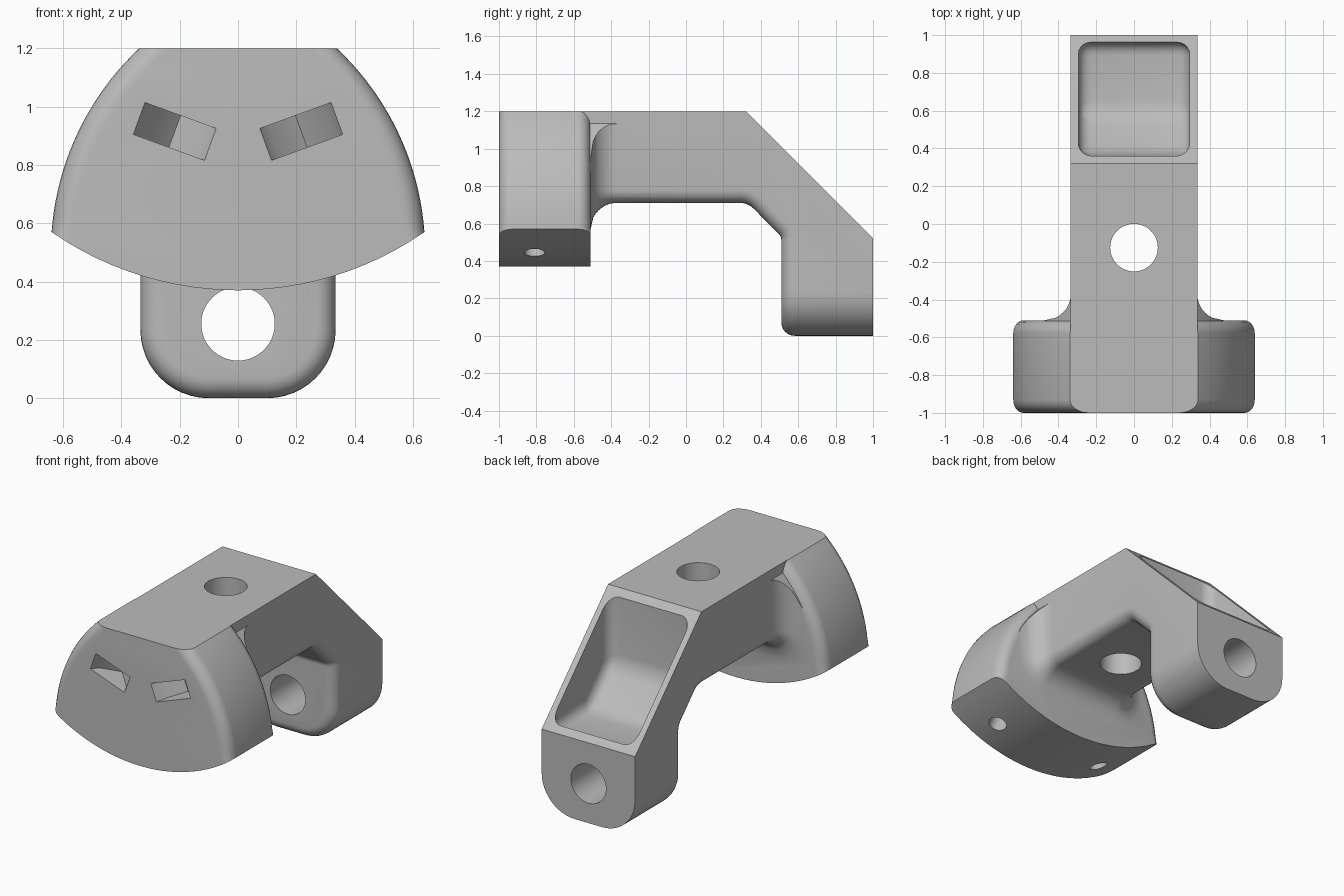
import bpy, bmesh, math
from mathutils import Matrix, Vector

cube = bpy.data.objects.get("Cube")
if cube:
    bpy.data.objects.remove(cube, do_unlink=True)

grey = bpy.data.materials.new("plain_grey")
grey.use_nodes = True
grey.diffuse_color = (0.5, 0.5, 0.5, 1)
grey.node_tree.nodes["Principled BSDF"].inputs["Base Color"].default_value = (0.5, 0.5, 0.5, 1)


def finish(name, bm):
    bmesh.ops.recalc_face_normals(bm, faces=bm.faces)
    mesh = bpy.data.meshes.new(name)
    bm.to_mesh(mesh)
    bm.free()
    mesh.materials.append(grey)
    ob = bpy.data.objects.new(name, mesh)
    bpy.context.collection.objects.link(ob)
    return ob


def prism(points, lo, hi, place):
    """Extrude a 2D outline; place(u, v, depth) gives the 3D position."""
    bm = bmesh.new()
    a, b = [[bm.verts.new(place(u, v, d)) for u, v in points] for d in (lo, hi)]
    bm.faces.new(a)
    bm.faces.new(b)
    for i in range(len(a)):
        j = (i + 1) % len(a)
        bm.faces.new((a[i], a[j], b[j], b[i]))
    bmesh.ops.recalc_face_normals(bm, faces=bm.faces)
    return bm


def round_edges(bm, edges, radius, segments):
    bmesh.ops.bevel(bm, geom=edges, offset=radius, segments=segments, profile=0.5,
                    affect='EDGES', clamp_overlap=False)
    bmesh.ops.recalc_face_normals(bm, faces=bm.faces)


def combine(target, tool, operation):
    mod = target.modifiers.new("combine", 'BOOLEAN')
    mod.operation = operation
    mod.solver = 'EXACT'
    mod.object = tool
    bpy.context.view_layer.objects.active = target
    bpy.ops.object.modifier_apply(modifier=mod.name)
    bpy.data.objects.remove(tool, do_unlink=True)


def cylinder(name, radius, depth, centre, direction):
    bm = bmesh.new()
    turn = Vector(direction).to_track_quat('Z', 'Y').to_matrix().to_4x4()
    bmesh.ops.create_cone(bm, cap_ends=True, segments=48, radius1=radius, radius2=radius,
                          depth=depth, matrix=Matrix.Translation(centre) @ turn)
    return finish(name, bm)


def front_place(x, z, y):
    return (x, y, z)


def side_place(y, z, x):
    return (x, y, z)


def bottom_z(x):
    return 1.494 - math.sqrt(1.124 ** 2 - x * x)


def head_outline(inset=0):
    r = 0.96 - inset
    top, low = math.asin(0.7 / r), math.asin(0.07 / r)
    side = [(-0.318 + r * math.cos(a), 0.5 + r * math.sin(a))
            for a in (top + (low - top) * i / 20 for i in range(21))]
    edge = side[-1][0]
    under = [(edge * (1 - i / 12), bottom_z(edge * (1 - i / 12))) for i in range(1, 24)]
    return side + under + [(-x, z) for x, z in reversed(side)]


# Head: arched block with rounded side edges, front and back
bm = prism(head_outline(), -1, -0.51, front_place)
arcs = [e for e in bm.edges
        if abs(e.verts[0].co.y - e.verts[1].co.y) < 1e-4
        and all(v.co.z > bottom_z(v.co.x) + 0.003 or abs(v.co.x) > 0.635 for v in e.verts)
        and abs(e.verts[0].co.z - e.verts[1].co.z) > 0.012
        and all(v.co.z > 0.565 for v in e.verts)]
round_edges(bm, arcs, 0.07, 6)
body = finish("bracket_body", bm)

# Arm and rear leg, with the inside edges rounded over
inner = []
for (y, z), a0, a1 in (((0.46, 0.51), 0, 45), ((0.29, 0.61), 45, 90)):
    for i in range(6):
        a = math.radians(a0 + (a1 - a0) * i / 5)
        r = 0.05 if a0 == 0 else 0.1
        inner.append((y + r * math.cos(a), z + r * math.sin(a)))
outline = [(-0.7, 1.2), (0.32, 1.2), (1, 0.52), (1, 0), (0.51, 0)] + inner + [(-0.7, 0.71)]
bm = prism(outline, -0.335, 0.335, side_place)
round_edges(bm, [e for e in bm.edges if all(v.co.z < 1e-4 for v in e.verts)
                 and abs(e.verts[0].co.y - e.verts[1].co.y) > 0.1], 0.235, 12)
inside = set()
for f in bm.faces:
    c = f.calc_center_median()
    if c.y > -0.6 and (f.normal.y < -0.3 or (f.normal.z < -0.3 and c.z > 0.4)):
        inside.add(f)
rim = [e for e in bm.edges if sum(f in inside for f in e.link_faces) == 1
       and not all(v.co.y < -0.6 for v in e.verts)]
round_edges(bm, rim, 0.07, 6)
combine(body, finish("arm", bm), 'UNION')

# Collar: concave fillet from the arm into the back of the head
R = 0.14
rings = [(-0.6, R)] + [(-0.51 + R * i / 10, R - math.sqrt(R * R - (R - R * i / 10) ** 2))
                       for i in range(11)] + [(-0.35, -0.003)]
bm = bmesh.new()
loops = []
for y, d in rings:
    half = [(0.335 + d, 1.3)]
    for i in range(9):
        a = math.radians(90 * i / 8)
        half.append((0.265 + (0.07 + d) * math.cos(a), 0.78 - (0.07 + d) * math.sin(a)))
    loops.append([bm.verts.new((x, y, z)) for x, z in half + [(-x, z) for x, z in reversed(half)]])
for a, b in zip(loops, loops[1:]):
    for i in range(len(a)):
        j = (i + 1) % len(a)
        bm.faces.new((a[i], a[j], b[j], b[i]))
bm.faces.new(loops[0])
bm.faces.new(loops[-1])
collar = finish("collar", bm)
combine(collar, finish("collar_limit", prism(head_outline(0.05), -0.9, 0, front_place)), 'INTERSECT')
combine(body, collar, 'UNION')

# Pocket in the sloping back
bm = prism([(0.36, 1.4), (0.36, 0.72), (0.58, 0.5), (0.965, 0.5), (0.965, 1.4)],
           -0.295, 0.295, side_place)
round_edges(bm, [e for e in bm.edges if not all(v.co.z > 1.3 for v in e.verts)], 0.07, 5)
combine(body, finish("pocket", bm), 'DIFFERENCE')

# Round holes through the leg, the arm and up into the head
combine(body, cylinder("leg_hole", 0.126, 0.8, (0, 0.75, 0.255), (0, 1, 0)), 'DIFFERENCE')
combine(body, cylinder("arm_hole", 0.126, 1, (0, -0.125, 0.95), (0, 0, 1)), 'DIFFERENCE')
for s in (-1, 1):
    combine(body, cylinder("head_hole", 0.055, 0.4, (s * 0.4, -0.81, bottom_z(0.4)),
                           (-s * 0.36, 0, 0.93)), 'DIFFERENCE')

# Tilted slots with a V-shaped floor in the front
slot = [(-0.13, -0.05), (0.13, -0.05), (0.13, 0), (0.1, 0.06), (0, 0.15), (-0.1, 0.06), (-0.13, 0)]
for s in (-1, 1):
    bm = prism(slot, -0.058, 0.058, lambda u, d, h: (u, d, h))
    bm.transform(Matrix.Translation((s * 0.217, -1, 0.915))
                 @ Matrix.Rotation(math.radians(-20 * s), 4, 'Y'))
    combine(body, finish("slot", bm), 'DIFFERENCE')

bpy.ops.object.select_all(action='DESELECT')
body.select_set(True)
bpy.context.view_layer.objects.active = body
bpy.ops.object.shade_smooth_by_angle(angle=math.radians(25))
